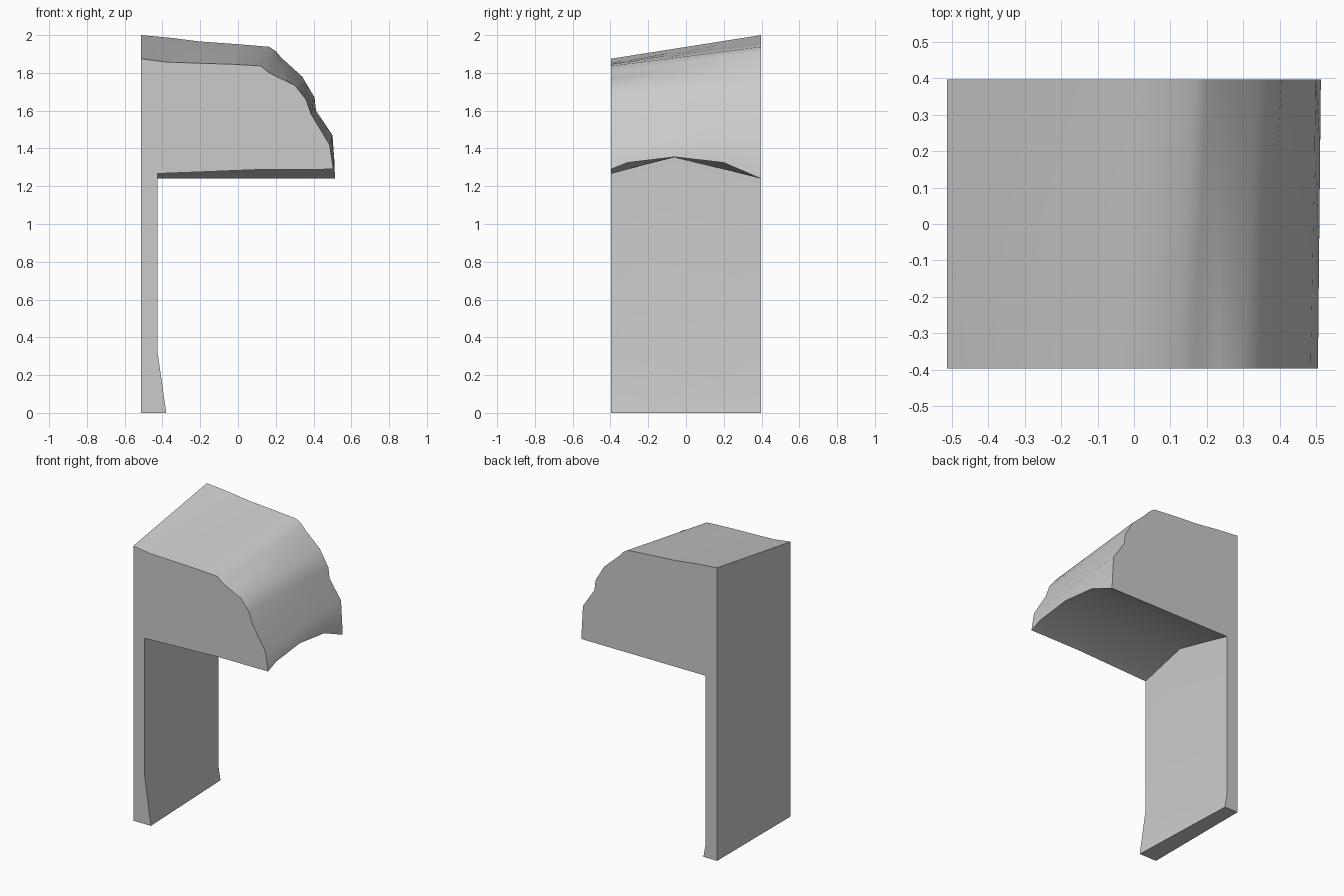
import bpy
import bmesh
import math
from mathutils import Vector

cube = bpy.data.objects.get("Cube")
if cube:
    bpy.data.objects.remove(cube, do_unlink=True)

stone = bpy.data.materials.new("plain grey")
stone.use_nodes = True
GREY = (0.6, 0.6, 0.6, 1)
stone.diffuse_color = GREY
stone.node_tree.nodes["Principled BSDF"].inputs["Base Color"].default_value = GREY

OUTER, INNER = -0.513, -0.427
DEPTH = 0.397

# Roof outline (x, z) at the front and back ends, from the wall to the overhang
front_roof = [(OUTER, 1.875), (-0.38, 1.857), (-0.2, 1.851), (-0.04, 1.846),
              (0.12, 1.837), (0.165, 1.80), (0.235, 1.766), (0.30, 1.735),
              (0.36, 1.66), (0.388, 1.58), (0.485, 1.42)]
back_roof = [(OUTER, 2.0), (-0.35, 1.985), (-0.2, 1.966), (0.01, 1.951),
             (0.165, 1.938), (0.20, 1.915), (0.23, 1.88), (0.34, 1.78),
             (0.405, 1.67), (0.413, 1.60), (0.50, 1.47)]

# Stations along the depth: y, arch height at the wall, arch height at the tip
stations = [(-DEPTH, 1.267, 1.29), (-0.31, 1.29, 1.325), (-0.06, 1.353, 1.355),
            (0.2, 1.29, 1.325), (DEPTH, 1.24, 1.24)]


def mix(a, b, t):
    return a + (b - a) * t


def section(y, arch_wall, arch_tip):
    """Closed outline: flared wall foot, arch underside, then the roof."""
    t = (y + DEPTH) / (2 * DEPTH)
    outline = [(OUTER, 0), (mix(-0.38, -0.41, t), 0), (INNER, mix(0.33, 0.1, t)),
               (INNER, arch_wall), (0.13, mix(arch_wall, arch_tip, 0.95)),
               (mix(0.505, 0.513, t), arch_tip)]
    for f, b in reversed(list(zip(front_roof, back_roof))):
        outline.append((mix(f[0], b[0], t), mix(f[1], b[1], t)))
    return [Vector((x, y, z)) for x, z in outline]


# Loft the sections and cap both ends
bm = bmesh.new()
rings = [[bm.verts.new(p) for p in section(*s)] for s in stations]
for a, b in zip(rings, rings[1:]):
    for i in range(len(a)):
        j = (i + 1) % len(a)
        bm.faces.new((a[i], b[i], b[j], a[j]))
bm.faces.new(rings[0])
bm.faces.new(list(reversed(rings[-1])))
bmesh.ops.recalc_face_normals(bm, faces=bm.faces[:])

mesh = bpy.data.meshes.new("overhang_wall")
bm.to_mesh(mesh)
bm.free()
mesh.materials.append(stone)
wall = bpy.data.objects.new("overhang_wall", mesh)
bpy.context.collection.objects.link(wall)

# Smooth the worn roof, keep the hard edges
bpy.context.view_layer.objects.active = wall
wall.select_set(True)
bpy.ops.object.shade_smooth_by_angle(angle=math.radians(40))
